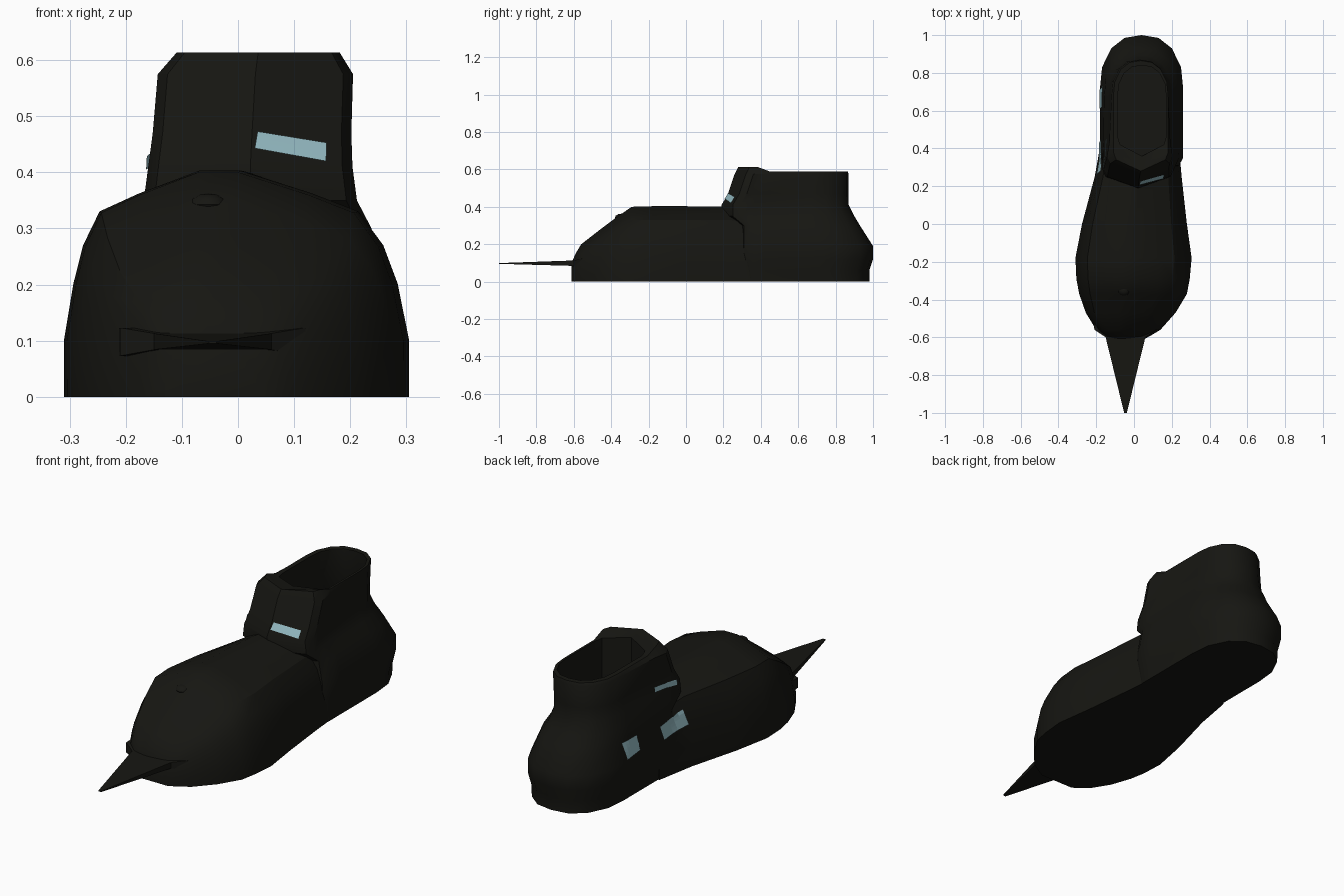
import bpy, bmesh, math
from mathutils import Vector
from mathutils.bvhtree import BVHTree

if "Cube" in bpy.data.objects:
    bpy.data.objects.remove(bpy.data.objects["Cube"])


def material(name, col):
    m = bpy.data.materials.new(name)
    m.diffuse_color = (*col, 1)
    m.use_nodes = True
    m.node_tree.nodes["Principled BSDF"].inputs["Base Color"].default_value = m.diffuse_color
    return m


black = material("black_leather", (0.008, 0.008, 0.006))
blue = material("pale_blue", (0.30, 0.50, 0.55))


def obj_from(bm, name, mat):
    bmesh.ops.recalc_face_normals(bm, faces=bm.faces)
    me = bpy.data.meshes.new(name)
    bm.to_mesh(me)
    bm.free()
    me.materials.append(mat)
    ob = bpy.data.objects.new(name, me)
    bpy.context.collection.objects.link(ob)
    return ob


def loft(name, rings, mat=black):
    bm = bmesh.new()
    rows = [[bm.verts.new(p) for p in r] for r in rings]
    n = len(rows[0])
    for a, b in zip(rows, rows[1:]):
        for i in range(n):
            j = (i + 1) % n
            bm.faces.new((a[i], a[j], b[j], b[i]))
    caps = [bm.faces.new(rows[0]), bm.faces.new(rows[-1])]
    bmesh.ops.recalc_face_normals(bm, faces=bm.faces)
    bmesh.ops.triangulate(bm, faces=caps)
    return obj_from(bm, name, mat)


def activate(ob):
    bpy.ops.object.select_all(action='DESELECT')
    ob.select_set(True)
    bpy.context.view_layer.objects.active = ob


def boolean(ob, other, op):
    activate(ob)
    m = ob.modifiers.new(op, 'BOOLEAN')
    m.operation, m.object, m.solver = op, other, 'EXACT'
    bpy.ops.object.modifier_apply(modifier=m.name)
    bpy.data.objects.remove(other)


# Forefoot: arched cross-sections (y, left x, right x, top z)
ARCH = [(1, 0), (1, .25), (.94, .5), (.87, .67), (.75, .82), (.5, .9), (.12, 1)]


def arch(y, xl, xr, top):
    c, w = (xl + xr) / 2, (xr - xl) / 2
    half = [(u * w, v * top) for u, v in ARCH]
    shift = -0.03
    right = [(c + u + shift * (v / top) ** 4, y, v) for u, v in half]
    left = [(c - u + shift * (v / top) ** 4, y, v) for u, v in reversed(half)]
    return right + left


FOOT = [(-.612, -.13, .05, .10), (-.59, -.165, .09, .15), (-.56, -.20, .14, .20),
        (-.47, -.255, .22, .27), (-.37, -.29, .28, .345), (-.29, -.305, .295, .40),
        (-.18, -.31, .305, .403), (0, -.275, .28, .403), (.25, -.208, .252, .40),
        (.45, -.172, .235, .36)]
shoe = loft("shoe_body", [arch(*s) for s in FOOT])


# Heel and ankle: horizontal rings (z, centre x, half width, back y, front y, rear width factor)
def ring(z, c, w, b, f, rear, lift=0):
    k = w * rear / .22
    half = [(.9 * w, f + .06), (w, f + .1), (w * (1 + rear) / 2, f + .17),
            (w * rear, b - .28 * k), (.95 * w * rear, b - .17 * k),
            (.73 * w * rear, b - .07 * k), (.41 * w * rear, b - .015 * k)]
    pts = [(0, f)] + half + [(0, b)] + [(-x, y) for x, y in reversed(half)]
    return [(c + x, y, z + (lift if y < .41 else 0)) for x, y in pts]


ANKLE = [(0, .04, .205, .98, .25, 1), (.06, .04, .212, .98, .25, 1),
         (.12, .04, .22, 1, .25, 1), (.19, .04, .22, 1, .25, 1),
         (.30, .035, .203, .93, .25, .97), (.35, .022, .19, .90, .19, .95),
         (.41, .022, .182, .87, .19, .88), (.47, .025, .177, .87, .225, .86),
         (.575, .031, .174, .87, .26, .86), (.588, .036, .145, .865, .28, 1, .026)]
boolean(shoe, loft("ankle", [ring(*r) for r in ANKLE]), 'UNION')

# Foot opening
HOLE = [(.07, .04, .165, .93, .36, 1), (.20, .04, .175, .94, .36, 1),
        (.41, .042, .128, .84, .36, 1), (.70, .042, .128, .84, .36, 1)]
boolean(shoe, loft("opening", [ring(*r) for r in HOLE]), 'DIFFERENCE')
activate(shoe)
bpy.ops.object.shade_smooth_by_angle(angle=math.radians(32))

# Toe spike
SPIKE = [(-1, .007, .099, .095), (-.6, .105, .113, .084),
         (-.56, .165, .123, .073), (-.45, .172, .123, .073)]
loft("toe_spike", [[(-.045 - h, y, t), (-.045 + h, y, t), (-.045 + h, y, b), (-.045 - h, y, b)]
                   for y, h, t, b in SPIKE])
bm = bmesh.new()
bmesh.ops.create_cube(bm, size=1)
for v in bm.verts:
    v.co = Vector((v.co.x * .013, v.co.y * .003, v.co.z * .004)) + Vector((-.045, -.9985, .097))
obj_from(bm, "spike_tip", blue)

# Small tab on the toe
bm = bmesh.new()
bmesh.ops.create_uvsphere(bm, u_segments=12, v_segments=6, radius=1)
for v in bm.verts:
    v.co = Vector((v.co.x * .034 - .053, v.co.y * .035 - .345, v.co.z * .02 + .343))
activate(obj_from(bm, "toe_tab", black))
bpy.ops.object.shade_smooth_by_angle(angle=math.radians(40))

# Pale panels projected onto the shoe surface
tree = BVHTree.FromPolygons([v.co for v in shoe.data.vertices],
                            [p.vertices for p in shoe.data.polygons])


def panel(name, corners, axis, n=5):
    a, b, c, d = [Vector(p) for p in corners]
    bm = bmesh.new()
    grid = []
    for i in range(n + 1):
        row = []
        for j in range(n + 1):
            p = a.lerp(b, i / n).lerp(d.lerp(c, i / n), j / n)
            if axis == 'X':
                start, way = Vector((-2, p.x, p.y)), Vector((1, 0, 0))
            else:
                start, way = Vector((p.x, -2, p.y)), Vector((0, 1, 0))
            hit = tree.ray_cast(start, way)[0]
            row.append(bm.verts.new((hit or start + way * 1.8) - way * .005))
        grid.append(row)
    for i in range(n):
        for j in range(n):
            bm.faces.new((grid[i][j], grid[i + 1][j], grid[i + 1][j + 1], grid[i][j + 1]))
    obj_from(bm, name, blue)


panel("tongue_panel", [(.03, .443), (.157, .42), (.158, .453), (.035, .473)], 'Y')
panel("side_panel_front", [(.26, .205), (.43, .19), (.45, .26), (.28, .28)], 'X')
panel("side_panel_back", [(.61, .21), (.71, .20), (.73, .285), (.62, .285)], 'X')
panel("side_panel_top", [(.30, .405), (.45, .42), (.45, .445), (.30, .43)], 'X')
